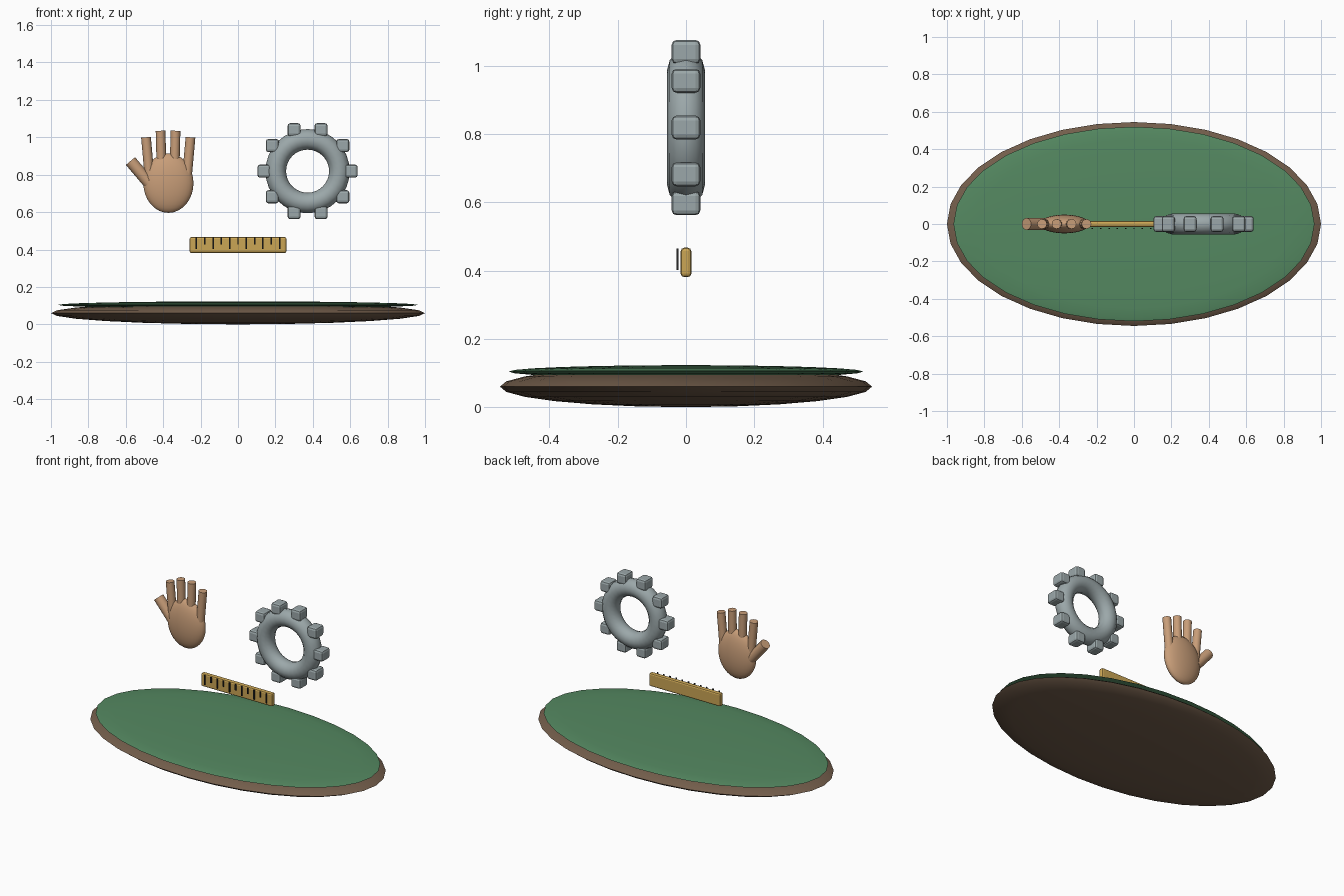
import bpy, math
from mathutils import Vector

if "Cube" in bpy.data.objects:
    bpy.data.objects.remove(bpy.data.objects["Cube"])


def material(name, rgb):
    m = bpy.data.materials.new(name)
    m.diffuse_color = (*rgb, 1)
    m.use_nodes = True
    m.node_tree.nodes["Principled BSDF"].inputs["Base Color"].default_value = m.diffuse_color
    return m


BROWN = material("brown", (0.17, 0.11, 0.07))
GREEN = material("green", (0.09, 0.25, 0.12))
SKIN = material("skin", (0.58, 0.34, 0.19))
STEEL = material("steel", (0.33, 0.39, 0.40))
YELLOW = material("yellow", (0.60, 0.38, 0.09))
INK = material("ink", (0.02, 0.02, 0.02))


def finish(name, mat, smooth=True):
    ob = bpy.context.object
    ob.name = name
    ob.data.materials.append(mat)
    bpy.ops.object.transform_apply(location=False, rotation=True, scale=True)
    if smooth:
        bpy.ops.object.shade_smooth_by_angle(angle=math.radians(40))
    return ob


def ellipsoid(name, loc, radii, mat, rings=12):
    bpy.ops.mesh.primitive_uv_sphere_add(segments=32, ring_count=rings, radius=1, location=loc)
    bpy.context.object.scale = radii
    return finish(name, mat)


def box(name, loc, size, mat, bevel=0):
    bpy.ops.mesh.primitive_cube_add(size=1, location=loc)
    bpy.context.object.scale = size
    ob = finish(name, mat, smooth=False)
    if bevel:
        mod = ob.modifiers.new("rounded_edges", "BEVEL")
        mod.width = bevel
        mod.segments = 2
    return ob


def rod(name, a, b, radius, mat):
    a, b = Vector(a), Vector(b)
    bpy.ops.mesh.primitive_cylinder_add(vertices=16, radius=radius, depth=(b - a).length,
                                        location=(a + b) / 2)
    bpy.context.object.rotation_euler = (b - a).to_track_quat('Z', 'Y').to_euler()
    return finish(name, mat)


# Oval base with green top
ellipsoid("base", (0, 0, 0.06), (1.0, 0.545, 0.06), BROWN)
ellipsoid("base_top", (0, 0, 0.104), (0.965, 0.52, 0.019), GREEN)

# Hand
ellipsoid("palm", (-0.372, 0, 0.755), (0.134, 0.05, 0.159), SKIN, 16)
for i, (top_x, low_x, top_z) in enumerate([(-0.492, -0.474, 1.0), (-0.414, -0.408, 1.035),
                                           (-0.334, -0.34, 1.035), (-0.254, -0.272, 1.0)]):
    rod(f"finger_{i + 1}", (low_x, 0, 0.8), (top_x, 0, top_z), 0.026, SKIN)
rod("thumb", (-0.475, 0, 0.755), (-0.575, 0, 0.873), 0.032, SKIN)

# Gear ring and ten teeth
GX, GZ = 0.372, 0.819
bpy.ops.mesh.primitive_torus_add(major_radius=0.17, minor_radius=0.055, major_segments=32,
                                 minor_segments=12, location=(GX, 0, GZ),
                                 rotation=(math.pi / 2, 0, 0))
finish("gear_ring", STEEL)
for i in range(10):
    a = math.tau * i / 10
    box(f"gear_tooth_{i + 1}", (GX + 0.233 * math.cos(a), 0, GZ + 0.233 * math.sin(a)),
        (0.07, 0.084, 0.07), STEEL, 0.014)

# Ruler with long and short marks in front of it
box("ruler", (0, 0, 0.424), (0.518, 0.031, 0.086), YELLOW, 0.01)
for i in range(11):
    length = 0.063 if i % 2 == 0 else 0.038
    box(f"ruler_mark_{i + 1}", ((i - 5) * 0.0445, -0.025, 0.465 - length / 2),
        (0.008, 0.006, length), INK)
